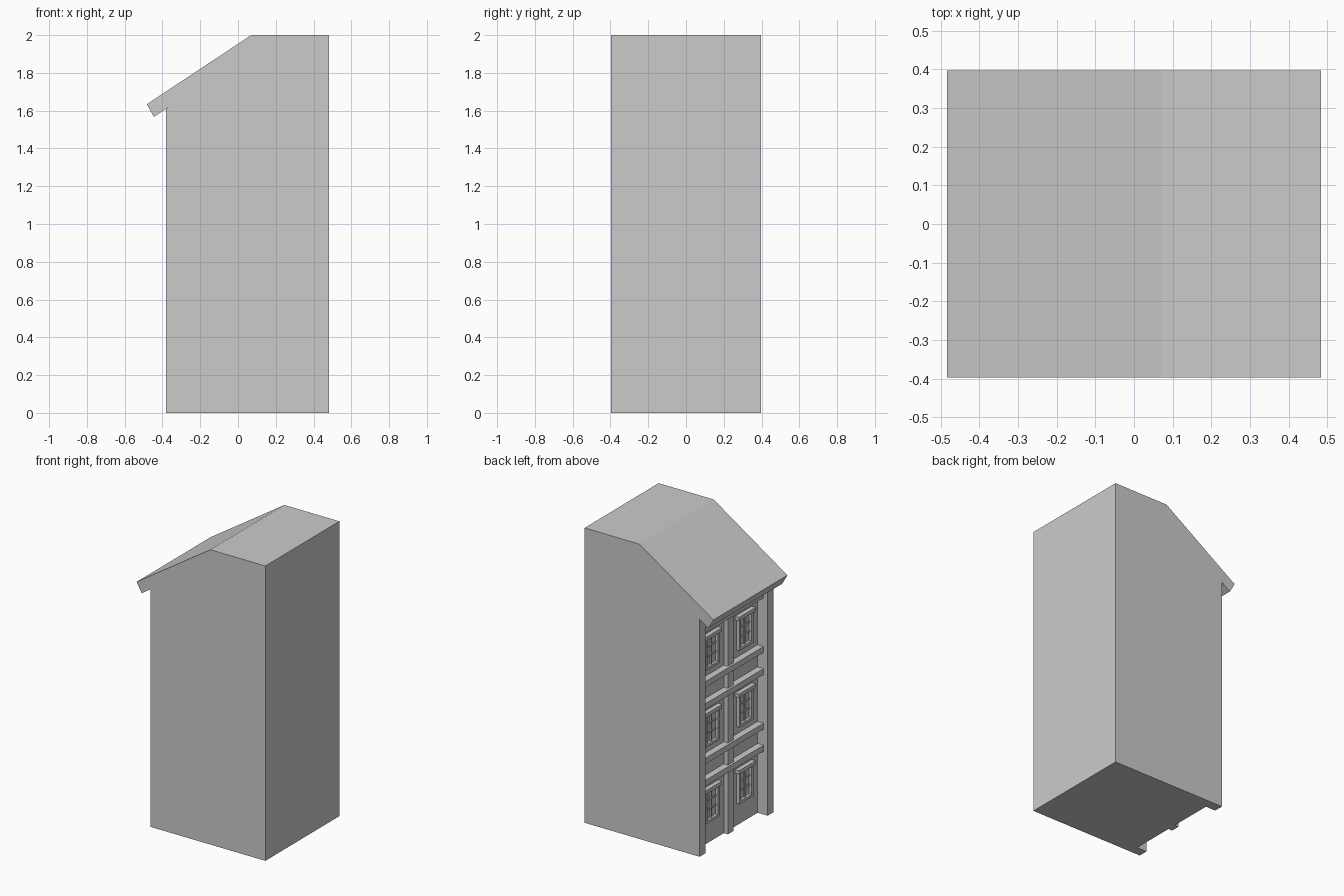
import bpy
import bmesh

cube = bpy.data.objects.get("Cube")
if cube:
    bpy.data.objects.remove(cube, do_unlink=True)

grey = bpy.data.materials.new("plain grey")
grey.use_nodes = True
COLOR = (0.6, 0.6, 0.6, 1)
grey.diffuse_color = COLOR
grey.node_tree.nodes["Principled BSDF"].inputs["Base Color"].default_value = COLOR

HALF = 0.397      # half the facade width
WALL = -0.305     # facade wall plane
SLOPE = 0.664     # roof pitch


def soffit(x):
    return 1.61 + (x + 0.38) * SLOPE


def extrude(name, profile, y0, y1):
    """Extrude an x-z profile from y0 to y1."""
    bm = bmesh.new()
    face = bm.faces.new([bm.verts.new((x, y0, z)) for x, z in profile])
    out = bmesh.ops.extrude_face_region(bm, geom=[face])
    moved = [v for v in out["geom"] if isinstance(v, bmesh.types.BMVert)]
    bmesh.ops.translate(bm, verts=moved, vec=(0, y1 - y0, 0))
    bmesh.ops.recalc_face_normals(bm, faces=bm.faces)
    mesh = bpy.data.meshes.new(name)
    bm.to_mesh(mesh)
    bm.free()
    mesh.materials.append(grey)
    obj = bpy.data.objects.new(name, mesh)
    bpy.context.collection.objects.link(obj)
    return obj


def trim(name, depth, yc, width, z0, z1):
    """Block standing out from the facade wall by depth."""
    front, back = WALL - depth, WALL + 0.005
    return extrude(name, [(back, z0), (front, z0), (front, z1), (back, z1)],
                   yc - width / 2, yc + width / 2)


# Walls and roof with an overhanging eave
extrude("walls_and_roof", [
    (0.483, 0), (0.483, 2), (0.07, 2), (-0.483, 1.634), (-0.445, 1.567),
    (WALL, soffit(WALL)), (WALL, 0)], -HALF, HALF)

# Pilasters, cut to the eave slope
for name, x, y0, y1 in (("left_pilaster", -0.38, HALF - 0.065, HALF),
                        ("right_pilaster", -0.38, -HALF, 0.065 - HALF),
                        ("middle_pilaster", -0.335, -0.03, 0.03)):
    extrude(name, [(WALL, 0), (x, 0), (x, soffit(x)), (WALL, soffit(WALL))], y0, y1)

# Ledges between the storeys and below the eave
for i, top in enumerate((0.47, 0.62, 0.99, 1.14, 1.51)):
    trim(f"ledge_{i + 1}", 0.045, 0, 2 * (HALF - 0.065), top - 0.04, top)

# Windows: two on each of three storeys
for storey in range(3):
    base = 0.15 + 0.52 * storey
    for side, yc in (("left", 0.18), ("right", -0.18)):
        tag = f"{side}_window_{storey + 1}"
        trim(tag + "_lintel", 0.03, yc, 0.18, base + 0.21, base + 0.235)
        trim(tag + "_sill", 0.022, yc, 0.15, base, base + 0.018)
        for j in (-1, 1):
            trim(tag + "_jamb", 0.022, yc + j * 0.065, 0.02, base + 0.018, base + 0.21)
        trim(tag + "_pane", 0.003, yc, 0.11, base + 0.018, base + 0.21)
        trim(tag + "_mullion", 0.012, yc, 0.012, base + 0.018, base + 0.21)
        for k in (1, 2):
            z = base + 0.018 + k * 0.064
            trim(tag + "_bar", 0.01, yc, 0.11, z - 0.005, z + 0.005)
